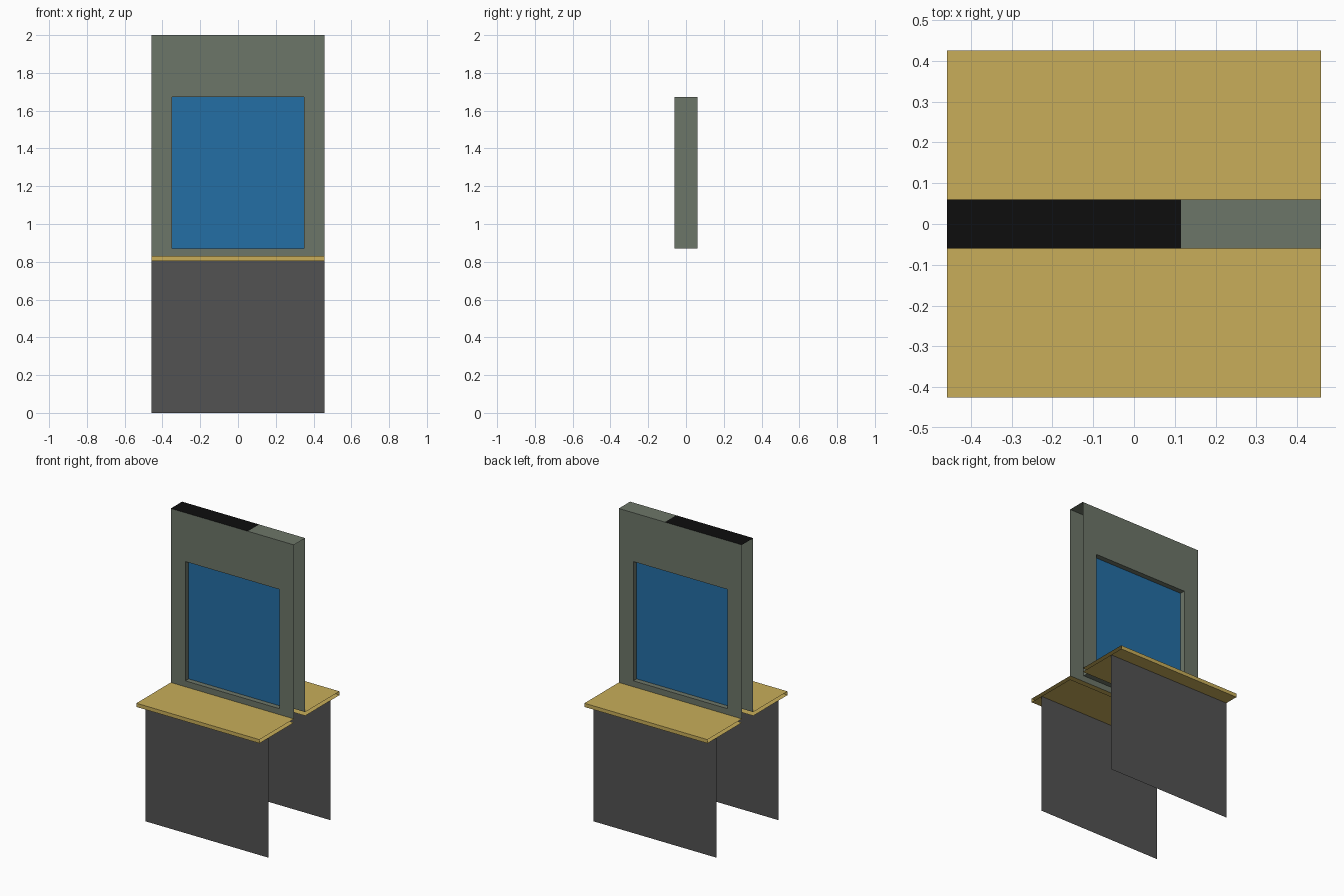
import bpy

if "Cube" in bpy.data.objects:
    bpy.data.objects.remove(bpy.data.objects["Cube"])

HW = 0.458            # half width along x
T = 0.06              # half thickness of the wall
WX, WZ0, WZ1 = 0.35, 0.87, 1.672   # window opening
ZT, ZB = 0.83, 0.805  # table top and underside
YO, YP = 0.425, 0.33  # table edge and support panel


def material(name, rgb):
    m = bpy.data.materials.new(name)
    m.diffuse_color = (*rgb, 1)
    m.use_nodes = True
    m.node_tree.nodes["Principled BSDF"].inputs["Base Color"].default_value = m.diffuse_color
    return m


GREY = material("wall grey green", (0.152, 0.180, 0.140))
BLUE = material("glass blue", (0.017, 0.156, 0.376))
TAN = material("table tan", (0.578, 0.423, 0.102))
DARK = material("panel dark grey", (0.084, 0.084, 0.084))
BLACK = material("black", (0.004, 0.004, 0.004))


def build(name, quads, mat):
    verts = [v for q in quads for v in q]
    faces = [range(i, i + 4) for i in range(0, len(verts), 4)]
    mesh = bpy.data.meshes.new(name)
    mesh.from_pydata(verts, [], [tuple(f) for f in faces])
    mesh.materials.append(mat)
    ob = bpy.data.objects.new(name, mesh)
    bpy.context.collection.objects.link(ob)
    return ob


def upright(x0, x1, z0, z1, y, s):
    """Sheet in the xz plane facing s*y."""
    q = [(x0, y, z0), (x1, y, z0), (x1, y, z1), (x0, y, z1)]
    return q if s < 0 else q[::-1]


def level(x0, x1, y0, y1, z, s):
    """Sheet in the xy plane facing s*z."""
    q = [(x0, y0, z), (x1, y0, z), (x1, y1, z), (x0, y1, z)]
    return q if s > 0 else q[::-1]


def side(x, y0, y1, z0, z1, s):
    """Sheet in the yz plane facing s*x."""
    q = [(x, y0, z0), (x, y1, z0), (x, y1, z1), (x, y0, z1)]
    return q if s > 0 else q[::-1]


# hollow wall, open at both ends and below, with framed opening
wall = []
for s in (-1, 1):
    y = s * T
    wall += [upright(-HW, HW, WZ1, 2, y, s), upright(-HW, HW, ZT, WZ0, y, s),
             upright(-HW, -WX, WZ0, WZ1, y, s), upright(WX, HW, WZ0, WZ1, y, s)]
    wall.append(side(s * WX, -T, T, WZ0, WZ1, -s))
wall += [level(-WX, WX, -T, T, WZ0, 1), level(-WX, WX, -T, T, WZ1, -1)]
wall.append(level(0.115, HW, -T, T, 2, 1))
build("wall", wall, GREY)

# black stretch of the wall cap
build("wall_cap", [level(-HW, 0.115, -T, T, 2, 1)], BLACK)

# window pane
G = 0.025
build("window_pane", [upright(-WX, WX, WZ0, WZ1, -G, -1), upright(-WX, WX, WZ0, WZ1, G, 1),
                      level(-WX, WX, -G, G, WZ0 - 0.001, -1)], BLUE)

# shelves and support panels on both sides
for s, name in ((-1, "front"), (1, "back")):
    y0, y1 = sorted((s * T, s * YO))
    build(name + "_shelf", [level(-HW, HW, y0, y1, ZT, 1), level(-HW, HW, y0, y1, ZB, -1),
                            upright(-HW, HW, ZB, ZT, s * YO, s)], TAN)
    build(name + "_panel", [upright(-HW, HW, 0, ZB, s * YP, s)], DARK)
